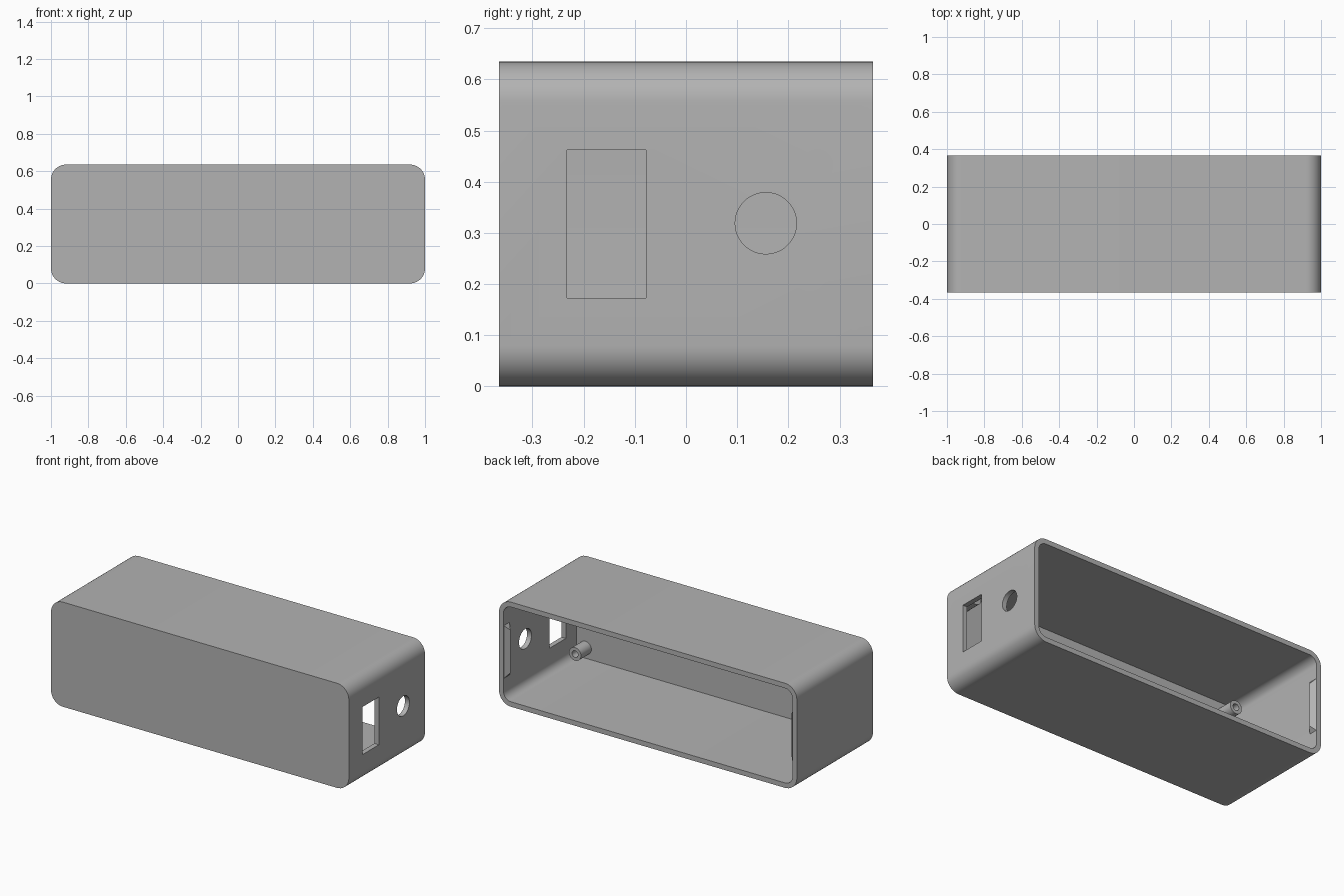
import bpy, bmesh
from math import cos, sin, pi

cube = bpy.data.objects.get("Cube")
if cube:
    bpy.data.objects.remove(cube, do_unlink=True)

W, D, H = 1.0, 0.365, 0.635      # half width, half depth, height
T, R = 0.03, 0.08                # wall thickness, corner radius
MID = H / 2

grey = bpy.data.materials.new("plain grey")
grey.use_nodes = True
grey.diffuse_color = (0.45, 0.45, 0.45, 1)
grey.node_tree.nodes["Principled BSDF"].inputs["Base Color"].default_value = grey.diffuse_color


def finish(name, bm):
    bmesh.ops.recalc_face_normals(bm, faces=bm.faces)
    mesh = bpy.data.meshes.new(name)
    bm.to_mesh(mesh)
    bm.free()
    mesh.materials.append(grey)
    obj = bpy.data.objects.new(name, mesh)
    bpy.context.collection.objects.link(obj)
    return obj


def activate(obj):
    bpy.ops.object.select_all(action='DESELECT')
    obj.select_set(True)
    bpy.context.view_layer.objects.active = obj


def smooth(obj):
    activate(obj)
    bpy.ops.object.shade_smooth_by_angle(angle=pi / 6)


def loft(name, rings):
    """Skin a run of equal-length rings and close both ends."""
    bm = bmesh.new()
    loops = [[bm.verts.new(p) for p in ring] for ring in rings]
    for a, b in zip(loops, loops[1:]):
        for i in range(len(a)):
            j = (i + 1) % len(a)
            bm.faces.new((a[i], a[j], b[j], b[i]))
    bm.faces.new(loops[0])
    bm.faces.new(loops[-1])
    return finish(name, bm)


def rounded_ring(y, inset, steps=10):
    r = R - inset
    ring = []
    for k, (sx, sz) in enumerate([(1, 1), (-1, 1), (-1, -1), (1, -1)]):
        for i in range(steps + 1):
            a = (k + i / steps) * pi / 2
            ring.append((sx * (W - R) + r * cos(a), y, MID + sz * (MID - R) + r * sin(a)))
    return ring


def circle_ring(x, y, z, r, n=32):
    return [(x + r * cos(2 * pi * i / n), y, z + r * sin(2 * pi * i / n)) for i in range(n)]


def cut(obj, cutter):
    cutter.hide_render = True
    mod = obj.modifiers.new("cut", 'BOOLEAN')
    mod.operation, mod.solver, mod.object = 'DIFFERENCE', 'EXACT', cutter
    activate(obj)
    bpy.ops.object.modifier_apply(modifier=mod.name)
    bpy.data.objects.remove(cutter, do_unlink=True)


# Hollow case, open at the back
case = loft("case", [rounded_ring(-D, 0), rounded_ring(D, 0),
                     rounded_ring(D, T), rounded_ring(-D + T, T)])

# Switch window and round socket hole in the left wall
window = loft("window_cutter", [[(x, -0.233, 0.173), (x, -0.078, 0.173),
                                 (x, -0.078, 0.462), (x, -0.233, 0.462)] for x in (0.9, 1.1)])
cut(case, window)
socket = loft("socket_cutter", [[(x, 0.156 + px, 0.319 + pz) for px, _, pz in circle_ring(0, 0, 0, 0.06, 48)]
                                for x in (0.9, 1.1)])
cut(case, socket)
smooth(case)

for side, sx in (("left", 1), ("right", -1)):
    # Tapered snap ridge just inside the open rim
    bm = bmesh.new()
    for x, y, half in ((W - T + 0.005, 0.362, 0.16), (W - T + 0.005, 0.308, 0.16),
                       (W - T, 0.362, 0.16), (W - T, 0.308, 0.16),
                       (W - T - 0.026, 0.335, 0.13)):
        for sz in (1, -1):
            bm.verts.new((sx * x, y, MID + sz * half))
    bmesh.ops.convex_hull(bm, input=bm.verts)
    finish(f"{side}_snap_ridge", bm)

    # Screw posts with blind holes on the inside of the front wall
    for level, z in (("lower", 0.093), ("upper", H - 0.093)):
        x, tip = sx * 0.91, -0.235
        post = loft(f"{side}_{level}_screw_post",
                    [circle_ring(x, -D + T - 0.005, z, 0.04), circle_ring(x, tip, z, 0.04),
                     circle_ring(x, tip, z, 0.02), circle_ring(x, tip - 0.09, z, 0.02)])
        smooth(post)
